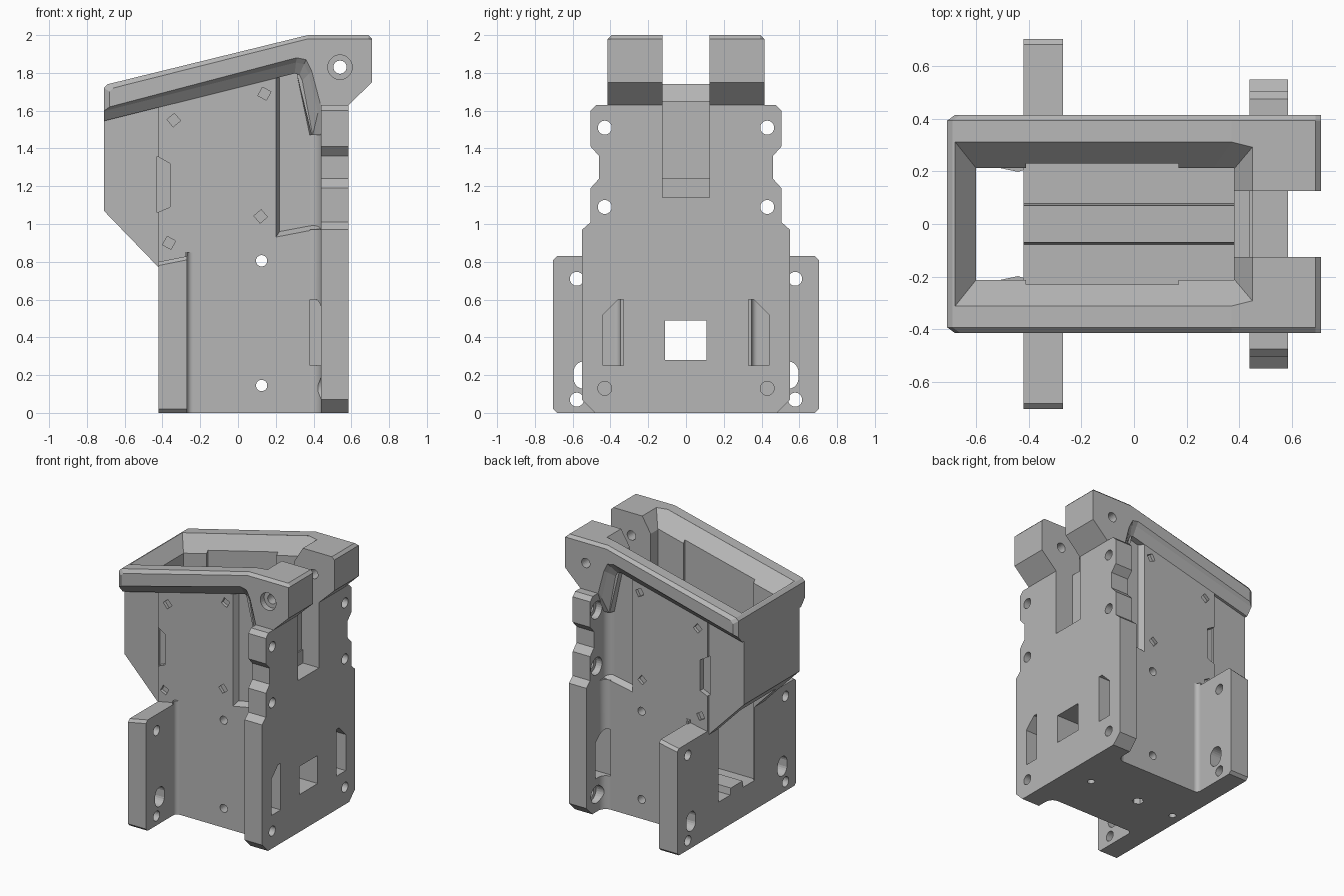
import bpy, bmesh, math
from mathutils import Vector

cube = bpy.data.objects.get("Cube")
if cube:
    bpy.data.objects.remove(cube, do_unlink=True)

grey = bpy.data.materials.new("plain grey")
grey.use_nodes = True
grey.diffuse_color = (0.47, 0.47, 0.47, 1)
grey.node_tree.nodes["Principled BSDF"].inputs["Base Color"].default_value = (0.47, 0.47, 0.47, 1)


def loft(name, rings):
    """Closed solid through rings that share one point count."""
    bm = bmesh.new()
    loops = [[bm.verts.new(p) for p in ring] for ring in rings]
    n = len(loops[0])
    for a, b in zip(loops, loops[1:]):
        for i in range(n):
            j = (i + 1) % n
            bm.faces.new((a[i], a[j], b[j], b[i]))
    bm.faces.new(loops[0])
    bm.faces.new(loops[-1])
    bmesh.ops.recalc_face_normals(bm, faces=bm.faces)
    mesh = bpy.data.meshes.new(name)
    bm.to_mesh(mesh)
    bm.free()
    mesh.materials.append(grey)
    obj = bpy.data.objects.new(name, mesh)
    bpy.context.collection.objects.link(obj)
    return obj


def place(axis, p, d):
    u, v = p
    return {"x": (d, u, v), "y": (u, d, v), "z": (u, v, d)}[axis]


def prism(name, axis, pts, lo, hi):
    return loft(name, [[place(axis, p, d) for p in pts] for d in (lo, hi)])


def box(name, x, y, z):
    return prism(name, "y", [(x[0], z[0]), (x[1], z[0]), (x[1], z[1]), (x[0], z[1])], *y)


def disc(u, v, r, n=24, stretch=0.0, turn=0.0):
    """Circle outline; stretch pulls it into an upright slot."""
    pts = []
    for i in range(n):
        a = math.tau * (i + 0.5) / n + turn
        pts.append((u + r * math.cos(a), v + r * math.sin(a) + math.copysign(stretch, math.sin(a))))
    return pts


def fillet(name, x, y, dx, s, r, z0, z1, n=8):
    """Rounded inside corner between a wall at s*y and a face at x looking along dx."""
    pts = [(x - dx * 0.01, s * (y + r)), (x - dx * 0.01, s * (y - 0.01)), (x + dx * r, s * (y - 0.01))]
    for i in range(n + 1):
        t = math.pi / 2 * i / n
        pts.append((x + dx * r * (1 - math.sin(t)), s * (y + r * (1 - math.cos(t)))))
    return prism(name, "z", pts, z0, z1)


def cut(cutter, *targets):
    cutter.hide_render = True
    for obj in targets:
        mod = obj.modifiers.new("cut", "BOOLEAN")
        mod.operation, mod.solver, mod.object = "DIFFERENCE", "EXACT", cutter
        graph = bpy.context.evaluated_depsgraph_get()
        mesh = bpy.data.meshes.new_from_object(obj.evaluated_get(graph))
        obj.modifiers.clear()
        obj.data = mesh
    bpy.data.objects.remove(cutter, do_unlink=True)


# Main hollow body and rear chute
WALL = 0.348
body = prism("body", "y", [(-0.42, 0), (0.45, 0), (0.45, 1.88), (-0.42, 1.67)], -WALL, WALL)
chute = prism("rear_chute", "y", [(-0.71, 1.07), (-0.42, 0.77), (-0.42, 1.66), (-0.71, 1.59)], -0.328, 0.328)

# Sloping rim with chamfered underside and two front prongs
top = [(-0.71, 1.72), (-0.69, 1.74), (0.37, 2.0), (0.69, 2.0), (0.71, 1.98), (0.71, 1.75), (0.585, 1.63)]
outer = [(0.44, 1.63), (0.435, 1.64), (0.39, 1.81), (0.36, 1.87), (0.31, 1.88), (-0.71, 1.62)]
inner = [(0.44, 1.47), (0.395, 1.47), (0.34, 1.76), (0.325, 1.79), (0.30, 1.797), (-0.71, 1.545)]
mid = [Vector(a).lerp(Vector(b), 0.3) for a, b in zip(outer, inner)]
edge = [(x + (0.03 if x < -0.6 else 0), z - (0.02 if z > 1.71 and x < 0.7 else 0)) for x, z in top]
edge_low = [(x + (0.03 if x < -0.6 else 0), z) for x, z in outer]
half = [(0.415, edge + edge_low), (0.393, top + mid), (WALL, top + inner)]
rings = [(-y, p) for y, p in half] + [(y, p) for y, p in reversed(half)]
rim = loft("rim", [[(u, y, v) for u, v in p] for y, p in rings])

# Front mounting plate with a notched outline
side = [(0.48, 0), (0.55, 0.07), (0.55, 0.97), (0.505, 1.01), (0.505, 1.19), (0.46, 1.24),
        (0.46, 1.36), (0.505, 1.41), (0.505, 1.60), (0.475, 1.63)]
plate = prism("front_plate", "x", side + [(-y, z) for y, z in reversed(side)], 0.44, 0.585)

# Rear mounting flanges
flanges = []
for s, label in ((-1, "right"), (1, "left")):
    outline = [(0.25, 0), (0.683, 0), (0.703, 0.02), (0.703, 0.81), (0.683, 0.83), (0.25, 0.83)]
    fl = prism(label + "_flange", "x", [(s * y, z) for y, z in outline], -0.42, -0.27)
    for v in fl.data.vertices:
        if v.co.x < -0.4 and v.co.z > 0.8:
            v.co.z -= 0.03
    flanges.append(fl)

# Inner well, flared mouth, and side relief rising through the mouth
shell = (body, chute, rim)
cut(box("well", (-0.60, 0.38), (-0.213, 0.213), (0.22, 2.2)), *shell)


def mouth(x0, x1, y, drop, nip):
    def height(x):
        return min(1.74 + (x + 0.69) * 0.245, 2.0) - drop
    pts = [(x0, -y), (x1 - 0.08, -y), (x1, -y + nip), (x1, y - nip), (x1 - 0.08, y), (x0, y)]
    return [(u, v, height(u)) for u, v in pts]


cut(loft("mouth", [mouth(-0.60, 0.38, 0.212, 0.115, 0.003), mouth(-0.68, 0.45, 0.312, 0.0, 0.02),
                   mouth(-0.68, 0.45, 0.312, -0.3, 0.02)]), *shell)
cut(box("relief", (-0.41, 0.17), (-0.23, 0.23), (0.22, 2.2)), body, rim)

# Centre slot between the prongs
cut(prism("slot", "y", [(0.45, 1.14), (0.45, 1.24), (0.44, 1.24), (0.44, 1.65), (0.3, 1.65), (0.3, 2.2),
                        (0.8, 2.2), (0.8, 1.14)], -0.125, 0.125), plate, body, rim)

# Floor ridge
prism("floor_ridge", "x", [(-0.08, 0.2), (0.08, 0.2), (0.07, 0.27), (-0.07, 0.27)], -0.42, 0.40)

# Square window through the plate
cut(box("window", (0.3, 0.7), (-0.11, 0.108), (0.28, 0.49)), plate, body)

# Cross holes through body, and blind holes in the base
for z in (0.145, 0.805):
    cut(prism("cross_hole", "y", disc(0.125, z, 0.03), -0.5, 0.5), body)
for x, r, n in ((0.38, 0.025, 16), (-0.035, 0.04, 6), (-0.34, 0.025, 16)):
    cut(prism("base_hole", "z", disc(x, 0, r, n), -0.1, 0.1), body)

# Pivot hole through both prongs, counterbored on one side only
cut(prism("pivot", "y", disc(0.54, 1.83, 0.035), -0.5, 0.5), rim)
cut(prism("counterbore", "y", disc(0.54, 1.83, 0.065), -0.5, -0.37), rim)

rounded = []
for s, flange, label in zip((-1, 1), flanges, ("right", "left")):
    # Rounded roots where plate and flange meet the wall
    low = fillet(label + "_plate_root", 0.44, WALL, -1, s, 0.06, 0, 0.97)
    high = fillet(label + "_upper_plate_root", 0.44, 0.305, -1, s, 0.06, 0.95, 1.60)
    root = fillet(label + "_flange_root", -0.27, WALL, 1, s, 0.03, 0, 0.85)
    rounded += [low, high, root]
    # Plate screw holes with recesses behind
    for z, corner in ((0.13, low), (1.09, high), (1.51, high)):
        cut(prism("screw", "x", disc(s * 0.43, z, 0.037), 0.3, 0.7), plate)
        cut(prism("recess", "x", disc(s * 0.43, z, 0.065), 0.35, 0.49), plate, corner)
    # Strap openings through the plate and into the rounded root
    strap = [(0.33, 0.25), (0.44, 0.25), (0.44, 0.52), (0.36, 0.60), (0.33, 0.60)]
    cut(prism("strap", "x", [(s * y, z) for y, z in strap], 0.38, 0.7), plate, body, low)
    # Flange holes and adjusting slot
    for y, z, r, st in ((0.578, 0.71, 0.037, 0), (0.578, 0.07, 0.037, 0), (0.54, 0.20, 0.055, 0.018)):
        cut(prism("flange_hole", "x", disc(s * y, z, r, stretch=st), -0.6, 0), flange)
    # Tall recessed panel on the wall, open towards the plate
    panel = [(0.20, 0.93), (0.46, 0.98), (0.46, 1.47), (0.39, 1.47), (0.31, 1.80), (0.20, 1.78)]
    floor = [(0.22, 0.96), (0.46, 1.005), (0.46, 1.47), (0.38, 1.47), (0.31, 1.80), (0.22, 1.78)]
    cut(loft("panel", [[(x, s * y, z) for x, z in p] for y, p in ((0.305, floor), (WALL + 0.001, panel))]), body)
    # Latch pocket and its inner bump
    latch = [(-0.43, 1.06), (-0.36, 1.09), (-0.36, 1.32), (-0.43, 1.36)]
    cut(prism("latch", "y", latch, s * 0.31, s * 0.4), body, chute)
    prism(label + "_latch_bump", "z", [(-0.52, s * 0.215), (-0.44, s * 0.198), (-0.42, s * 0.205),
                                       (-0.42, s * 0.24), (-0.52, s * 0.24)], 1.09, 1.32)
    # Small angled sockets
    for x, z, turn in ((0.14, 1.69, -0.5), (-0.34, 1.55, 0.7), (0.12, 1.04, 0.7), (-0.365, 0.90, -0.5)):
        cut(prism("socket", "y", disc(x, z, 0.036, 4, turn=turn), s * 0.325, s * 0.4), body)

# Smooth shading on the rounded roots
bpy.ops.object.select_all(action="DESELECT")
for obj in rounded:
    obj.select_set(True)
bpy.context.view_layer.objects.active = rounded[0]
bpy.ops.object.shade_smooth_by_angle(angle=math.radians(30))
